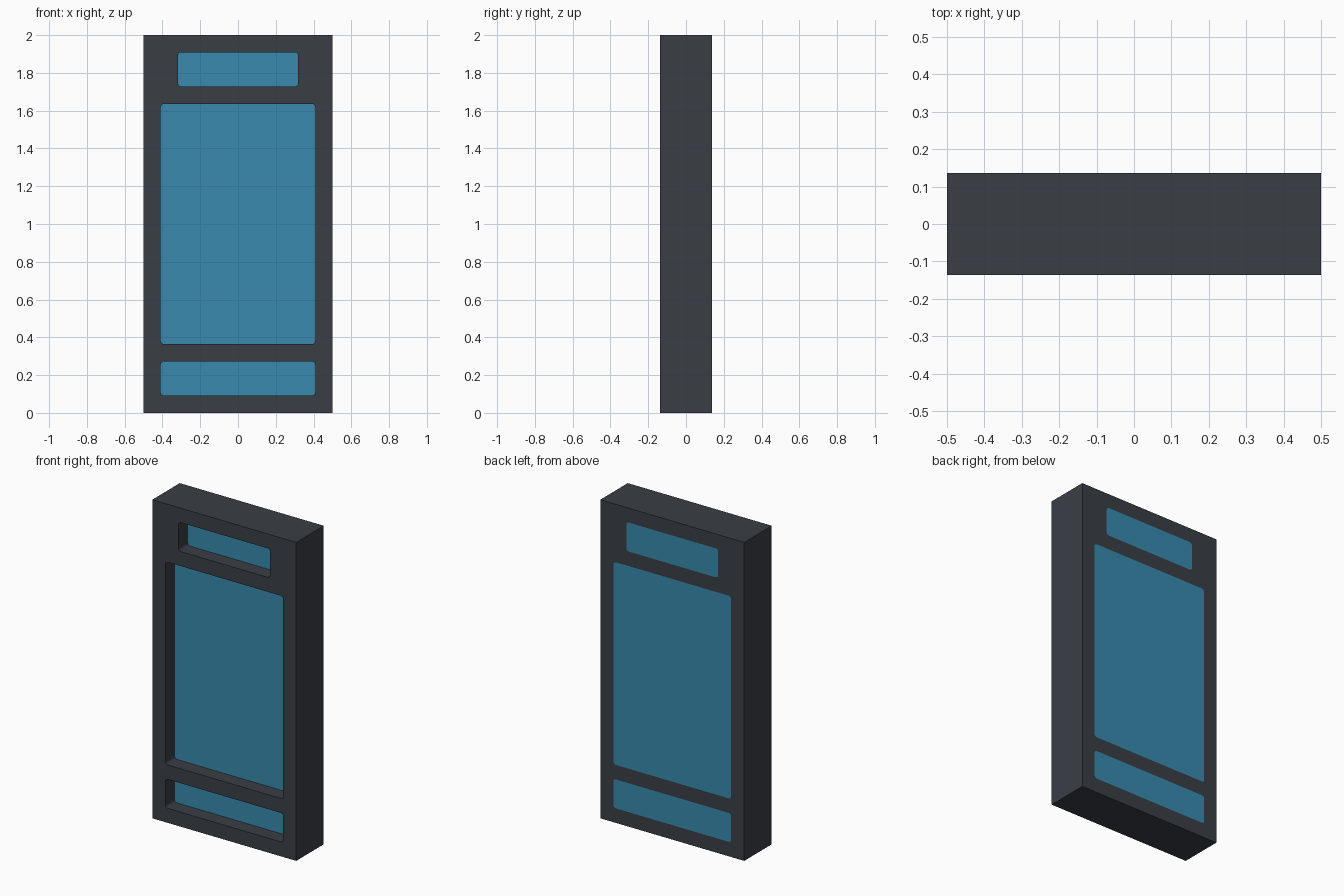
import bpy, bmesh, math

if "Cube" in bpy.data.objects:
    bpy.data.objects.remove(bpy.data.objects["Cube"])

U = 1 / 11                      # design module
HALF_Y = 1.5 * U
RECESS_Y = -HALF_Y + U          # glass front plane


def material(name, rgb):
    m = bpy.data.materials.new(name)
    m.diffuse_color = (*rgb, 1)
    m.use_nodes = True
    m.node_tree.nodes["Principled BSDF"].inputs["Base Color"].default_value = m.diffuse_color
    return m


dark = material("dark_grey", (0.042, 0.049, 0.060))
blue = material("glass_blue", (0.040, 0.255, 0.430))


def prism(name, half_x, z0, z1, y0, y1, mat, r=0.0, steps=3):
    """Box extruded along y, with optional rounded corners in xz."""
    pts = []
    for cx, cz, a0 in ((1, 1, 0), (-1, 1, 90), (-1, -1, 180), (1, -1, 270)):
        x = cx * (half_x - r)
        z = (z1 - r) if cz > 0 else (z0 + r)
        if r == 0:
            pts.append((x, z))
            continue
        for i in range(steps + 1):
            a = math.radians(a0 + 90 * i / steps)
            pts.append((x + r * math.cos(a), z + r * math.sin(a)))
    bm = bmesh.new()
    front = [bm.verts.new((x, y0, z)) for x, z in pts]
    back = [bm.verts.new((x, y1, z)) for x, z in pts]
    bm.faces.new(front)
    bm.faces.new(back[::-1])
    n = len(pts)
    for i in range(n):
        j = (i + 1) % n
        bm.faces.new((front[i], back[i], back[j], front[j]))
    bmesh.ops.recalc_face_normals(bm, faces=bm.faces)
    me = bpy.data.meshes.new(name)
    bm.to_mesh(me)
    bm.free()
    me.materials.append(mat)
    ob = bpy.data.objects.new(name, me)
    bpy.context.collection.objects.link(ob)
    return ob


# Solid surround
frame = prism("frame", 0.5, 0, 2, -HALF_Y, HALF_Y, dark)

# Openings and the panes that fill them, flush at the back
for name, half_x, z0, z1 in (("top", 3.5 * U, 19 * U, 21 * U),
                             ("main", 4.5 * U, 4 * U, 18 * U),
                             ("bottom", 4.5 * U, U, 3 * U)):
    cutter = prism(name + "_cutter", half_x, z0, z1, -0.3, 0.3, dark, 0.018)
    mod = frame.modifiers.new(name + "_opening", 'BOOLEAN')
    mod.operation, mod.solver, mod.object = 'DIFFERENCE', 'EXACT', cutter
    bpy.context.view_layer.objects.active = frame
    bpy.ops.object.modifier_apply(modifier=mod.name)
    bpy.data.objects.remove(cutter)
    prism(name + "_pane", half_x, z0, z1, RECESS_Y, HALF_Y, blue, 0.018)
